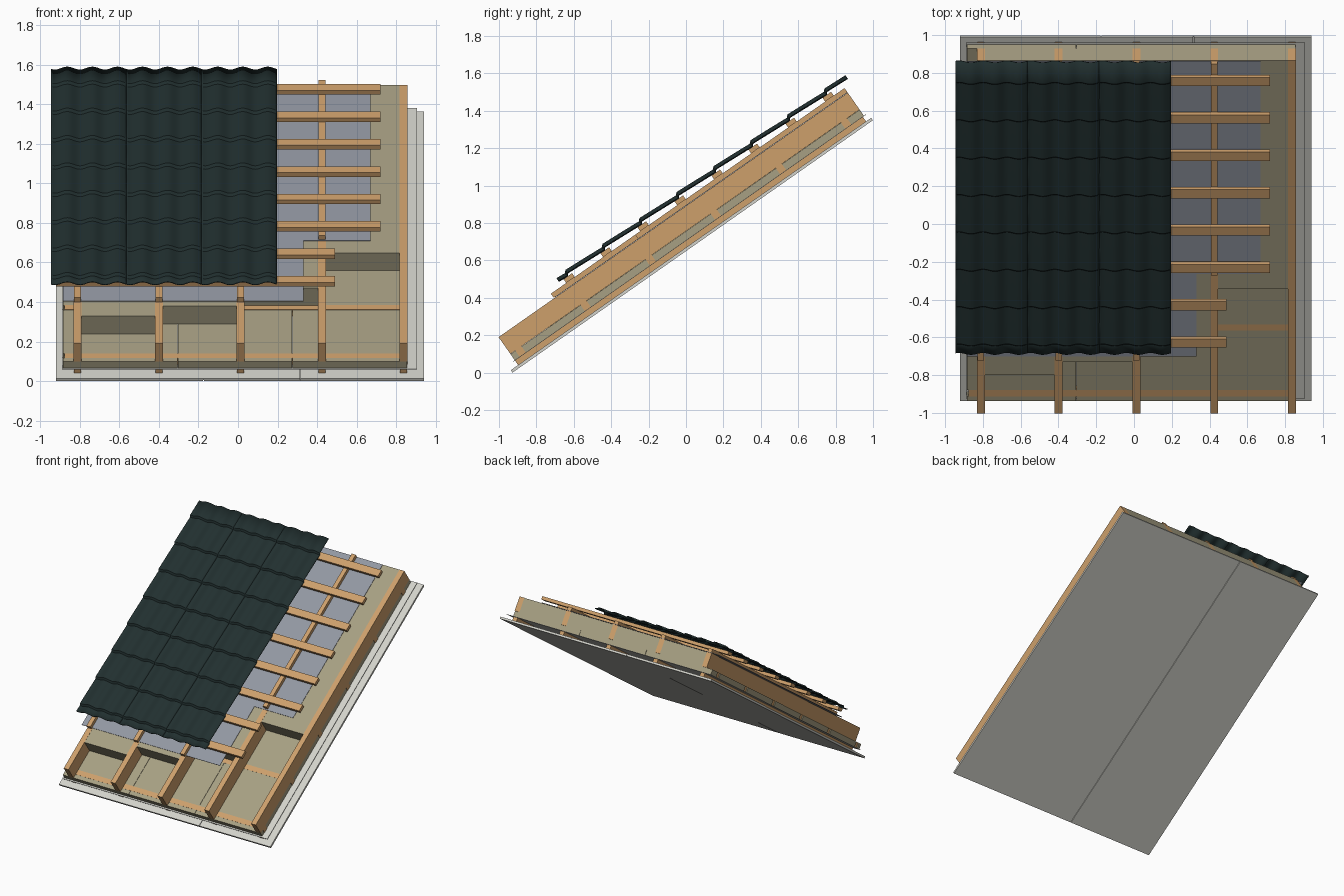
import bpy
import bmesh
import math

cube = bpy.data.objects.get("Cube")
if cube:
    bpy.data.objects.remove(cube, do_unlink=True)

PITCH = math.radians(35)


def material(name, srgb):
    colour = [c ** 2.2 for c in srgb] + [1.0]
    mat = bpy.data.materials.new(name)
    mat.use_nodes = True
    mat.diffuse_color = colour
    bsdf = mat.node_tree.nodes["Principled BSDF"]
    bsdf.inputs["Base Color"].default_value = colour
    bsdf.inputs["Roughness"].default_value = 0.8
    return mat


WOOD = material("timber", (0.80, 0.62, 0.42))
WOOL = material("insulation_olive", (0.65, 0.62, 0.51))
FOIL = material("underlay_blue_grey", (0.57, 0.59, 0.63))
BOARD = material("plasterboard_light_grey", (0.82, 0.82, 0.79))
TILE = material("tile_dark_green", (0.15, 0.20, 0.20))


def add_object(name, bm, mat):
    """Everything is modelled flat (x, along slope, height) then pitched."""
    mesh = bpy.data.meshes.new(name)
    bm.to_mesh(mesh)
    bm.free()
    mesh.materials.append(mat)
    obj = bpy.data.objects.new(name, mesh)
    obj.rotation_euler.x = PITCH
    bpy.context.collection.objects.link(obj)
    return obj


def slab(name, x, s, n, mat):
    """Box from ranges across, up the slope and normal to it."""
    bm = bmesh.new()
    bmesh.ops.create_cube(bm, size=1)
    for v in bm.verts:
        for i, (lo, hi) in enumerate((x, s, n)):
            v.co[i] = hi if v.co[i] > 0 else lo
    return add_object(name, bm, mat)


LOW, TOP = -0.712, 1.567          # slope range of the frame
rafter_x = [-0.811 + 0.412 * i for i in range(5)]
HALF = 0.021

# Two ceiling board layers with staggered joints
for layer, (joint, n0) in enumerate(((-0.175, 0.532), (0.315, 0.540))):
    for side, x in (("right", (-0.92, joint - 0.002)), ("left", (joint + 0.002, 0.94))):
        slab(f"ceiling_board_{layer + 1}_{side}", x, (-0.76, 1.592), (n0, n0 + 0.008), BOARD)

# Vapour barrier
slab("vapour_barrier", (-0.89, 0.905), (-0.723, 1.578), (0.577, 0.580), BOARD)

# Rafters with ceiling laths beneath them
for i, x in enumerate(rafter_x):
    slab(f"ceiling_lath_{i + 1}", (x - 0.018, x + 0.018), (LOW, TOP - 0.008), (0.548, 0.577), WOOD)
    slab(f"rafter_{i + 1}", (x - HALF, x + HALF), (LOW, TOP), (0.62, 0.73), WOOD)

# Cross battens and the thin insulation between them
cross_s = [-0.66 + 0.425 * i for i in range(6)]
edges = [LOW]
for i, s in enumerate(cross_s):
    slab(f"cross_batten_{i + 1}", (-0.877, 0.857), (s - 0.02, s + 0.02), (0.58, 0.62), WOOD)
    edges += [s - 0.02, s + 0.02]
edges.append(TOP)
joints = [-0.885, -0.305, 0.275, 0.855]
for row, (s0, s1) in enumerate(zip(edges[::2], edges[1::2])):
    for col, (x0, x1) in enumerate(zip(joints, joints[1:])):
        slab(f"lower_insulation_{row + 1}_{col + 1}", (x0 + 0.001, x1 - 0.001),
             (s0, s1), (0.58, 0.619), WOOL)

# Thick insulation between rafters, cut back in steps
for i, s0 in enumerate((-0.467, -0.38, -0.22, 0.09)):
    slab(f"rafter_insulation_{i + 1}", (rafter_x[i] + HALF, rafter_x[i + 1] - HALF),
         (s0, TOP), (0.619, 0.729), WOOL)

# Roofing underlay with a stepped lower edge
slab("underlay_main", (-0.885, 0.33), (-0.341, TOP - 0.002), (0.731, 0.734), FOIL)
slab("underlay_side", (0.33, 0.67), (0.19, TOP - 0.002), (0.731, 0.734), FOIL)

# Counter battens
for i, x in enumerate(rafter_x[:4]):
    start = 0.20 if i == 3 else -0.35
    slab(f"counter_batten_{i + 1}", (x - 0.017, x + 0.017), (start, TOP), (0.734, 0.760), WOOD)

# Tile battens
STEP = 0.2415
for i in range(8):
    s = -0.222 + STEP * i
    slab(f"tile_batten_{i + 1}", (-0.92, 0.49 if i < 2 else 0.72),
         (s - 0.028, s + 0.028), (0.760, 0.785), WOOD)

# Slope profile of the tile sheets: each row falls, then steps up to the next
DROP, BASE = 0.013, 0.795
profile = [(-0.278, BASE + 0.004)]
for k in range(8):
    s = -0.212 + STEP * k
    profile += [(s - 0.012, BASE), (s, BASE + DROP), (s + STEP / 2, BASE + DROP / 2)]
profile[-1] = (1.61, BASE + DROP / 2)

# Three wavy tile sheets side by side
WAVE = 1.14 / 9
COLS = 36
for p in range(3):
    bm = bmesh.new()
    rows = []
    for s, n in profile:
        row = []
        for c in range(COLS + 1):
            across = (p + c / COLS) * 3 * WAVE
            lift = 0.009 * math.cos(2 * math.pi * (across / WAVE - 0.65))
            row.append(bm.verts.new((-0.945 + across, s, n + lift)))
        rows.append(row)
    for a, b in zip(rows, rows[1:]):
        for c in range(COLS):
            bm.faces.new((a[c], a[c + 1], b[c + 1], b[c]))
    sheet = add_object(f"tile_sheet_{p + 1}", bm, TILE)
    thick = sheet.modifiers.new("thickness", 'SOLIDIFY')
    thick.thickness = 0.006
    thick.offset = 0
    bpy.ops.object.select_all(action='DESELECT')
    sheet.select_set(True)
    bpy.context.view_layer.objects.active = sheet
    bpy.ops.object.shade_smooth_by_angle(angle=math.radians(25))
